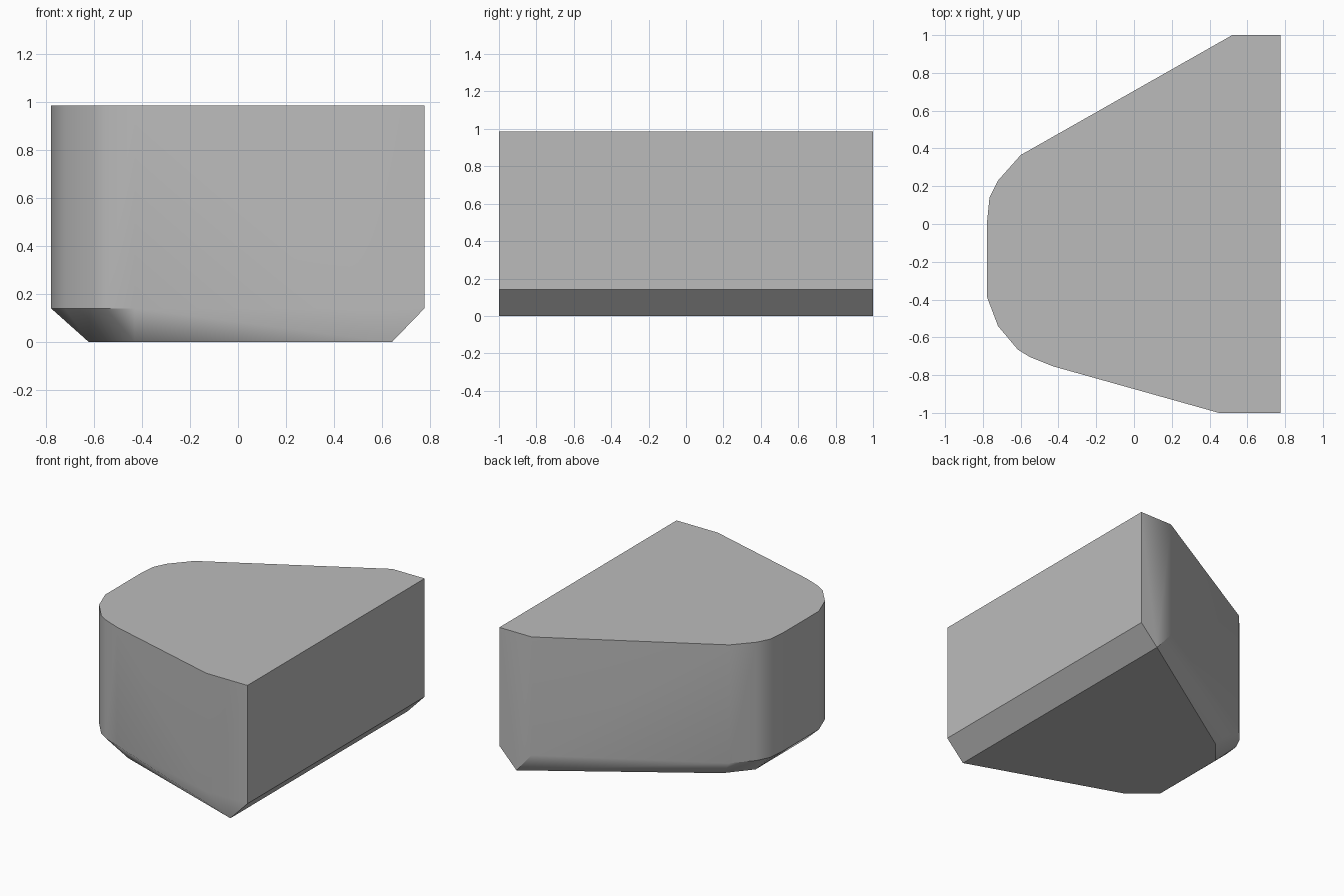
import bpy
import bmesh
from math import radians

if "Cube" in bpy.data.objects:
    bpy.data.objects.remove(bpy.data.objects["Cube"], do_unlink=True)

# Wall outline and the smaller outline of the chamfered underside
wall = [(0.775, 1), (0.52, 1), (-0.6, 0.365), (-0.72, 0.23), (-0.765, 0.14),
        (-0.777, 0.02), (-0.777, -0.39), (-0.72, -0.54), (-0.615, -0.665),
        (-0.55, -0.705), (-0.43, -0.753), (0.45, -1), (0.775, -1)]
underside = [(0.64, 1), (-0.478, 0.27), (-0.62, 0.1), (-0.62, -0.466),
             (-0.43, -0.625), (0.64, -1)]
levels = [(wall, 0.985), (wall, 0.14), (underside, 0)]

# Solid block wrapped around the three outlines
bm = bmesh.new()
for outline, z in levels:
    for x, y in outline:
        bm.verts.new((x, y, z))
bmesh.ops.convex_hull(bm, input=bm.verts)
bmesh.ops.dissolve_limit(bm, angle_limit=radians(0.5), verts=bm.verts, edges=bm.edges)
bmesh.ops.recalc_face_normals(bm, faces=bm.faces)
mesh = bpy.data.meshes.new("block")
bm.to_mesh(mesh)
bm.free()
block = bpy.data.objects.new("block", mesh)
bpy.context.collection.objects.link(block)

# Plain grey surface
grey = bpy.data.materials.new("grey")
grey.use_nodes = True
colour = (0.5, 0.5, 0.5, 1)
grey.diffuse_color = colour
grey.node_tree.nodes["Principled BSDF"].inputs["Base Color"].default_value = colour
mesh.materials.append(grey)

# Smooth walls with crisp rims
bpy.ops.object.select_all(action='DESELECT')
block.select_set(True)
bpy.context.view_layer.objects.active = block
bpy.ops.object.shade_smooth_by_angle(angle=radians(32))
weighted = block.modifiers.new("even_shading", 'WEIGHTED_NORMAL')
weighted.keep_sharp = True
